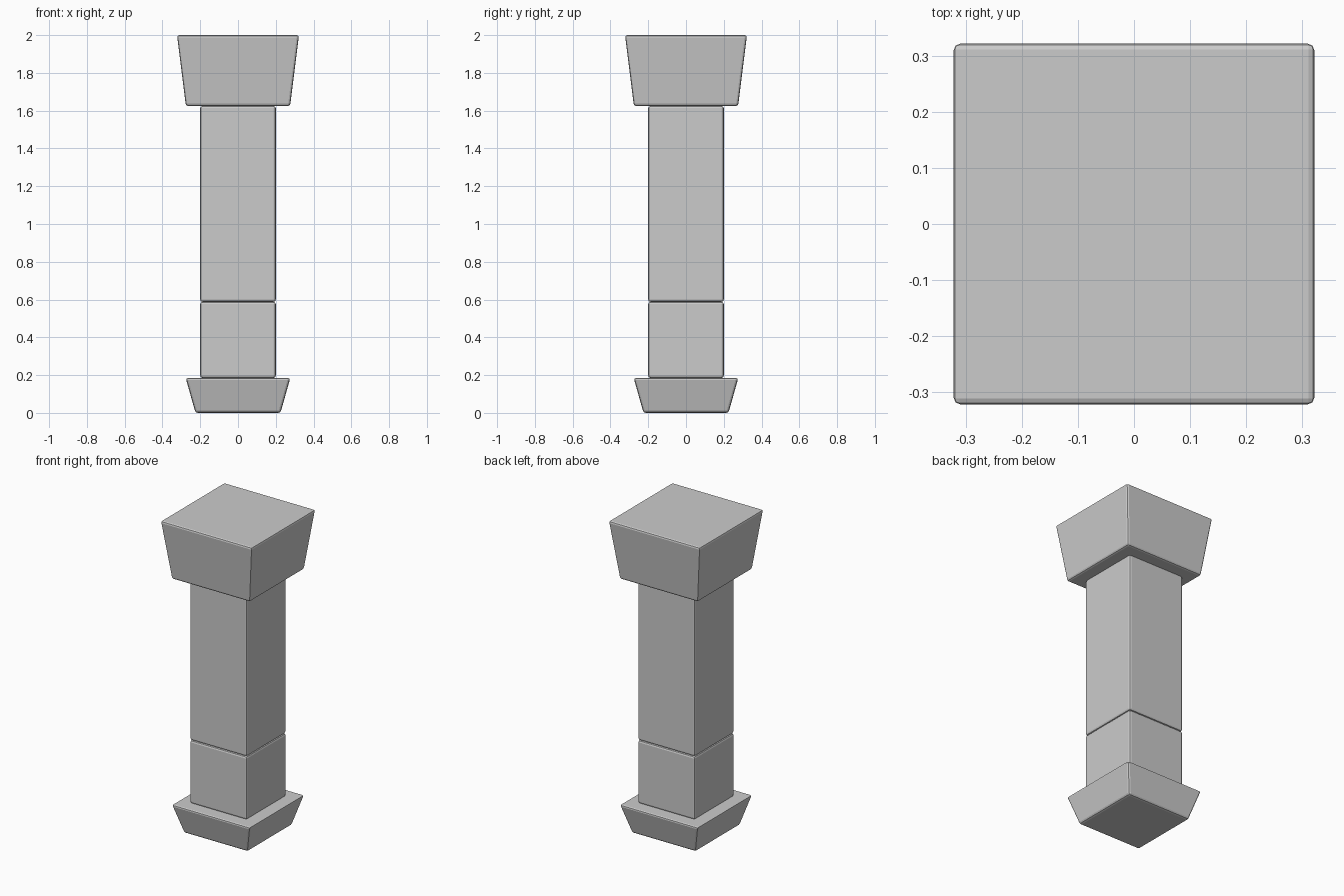
import bpy
import bmesh

if "Cube" in bpy.data.objects:
    bpy.data.objects.remove(bpy.data.objects["Cube"])


def block(name, z0, z1, half_bottom, half_top, bevel=0.012):
    """Square, optionally tapered stone block with softened edges."""
    bm = bmesh.new()
    bmesh.ops.create_cube(bm, size=2)
    for v in bm.verts:
        top = v.co.z > 0
        half = half_top if top else half_bottom
        v.co = (v.co.x * half, v.co.y * half, z1 if top else z0)
    bmesh.ops.bevel(bm, geom=bm.edges[:], offset=bevel, segments=2,
                    profile=0.5, affect='EDGES')
    mesh = bpy.data.meshes.new(name)
    bm.to_mesh(mesh)
    bm.free()
    obj = bpy.data.objects.new(name, mesh)
    bpy.context.collection.objects.link(obj)
    return obj


# Flared foot
block("base", 0.0, 0.185, 0.225, 0.277)
# Two stacked shaft blocks, the rounded edges form the joint
block("lower_shaft", 0.185, 0.588, 0.2, 0.2)
block("upper_shaft", 0.588, 1.625, 0.2, 0.2)
# Flared capital
block("capital", 1.625, 2.0, 0.276, 0.323)
